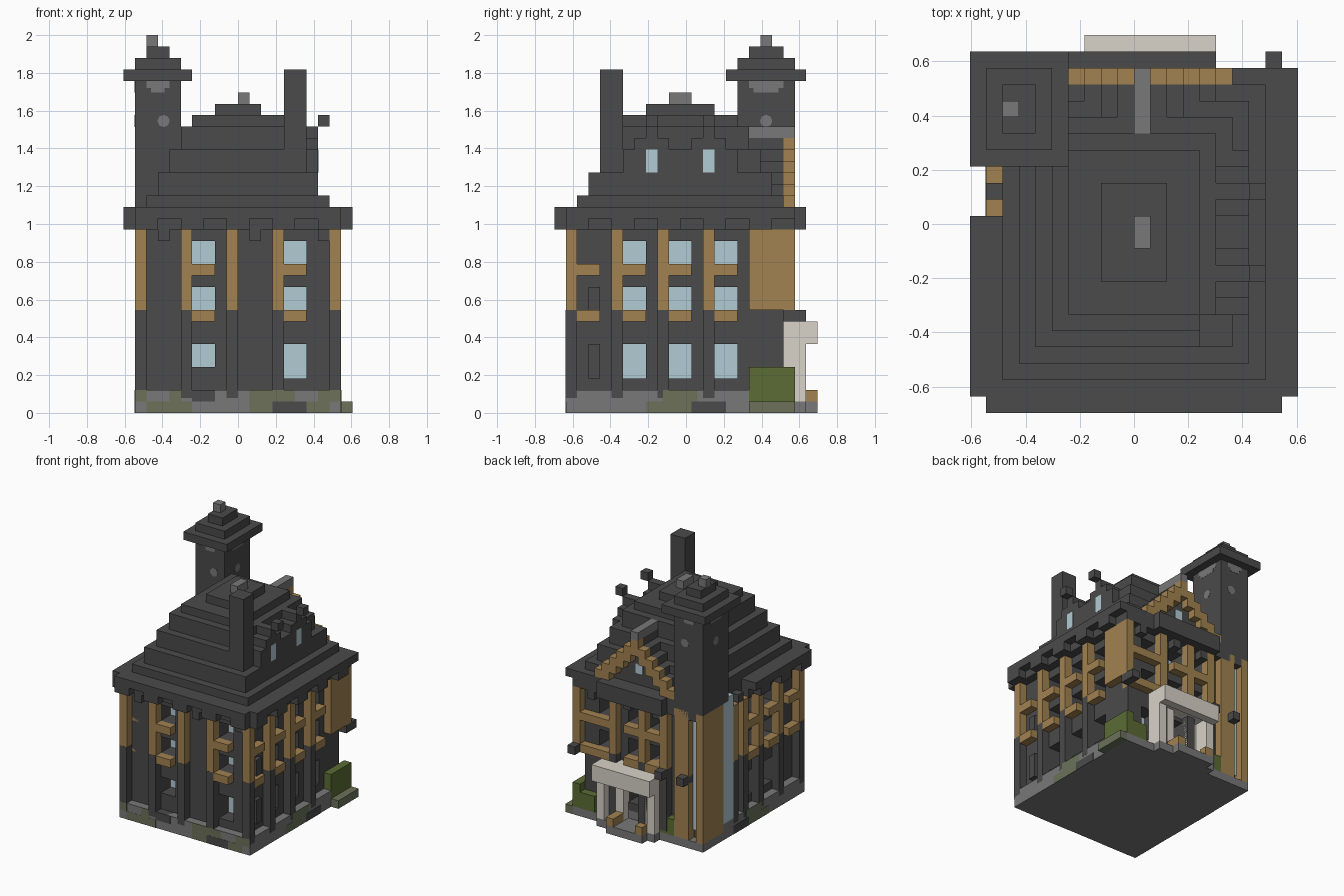
import bpy, bmesh, math
from mathutils import Matrix, Vector

if "Cube" in bpy.data.objects:
    bpy.data.objects.remove(bpy.data.objects["Cube"], do_unlink=True)

U = 2 / 33                              # one building block
W, F, B = 9, -10.5, 9.5                 # half width, front and back planes
EAVE, TOP = 16, 18


def material(name, r, g, b):
    m = bpy.data.materials.new(name)
    m.use_nodes = True
    m.diffuse_color = (r, g, b, 1)
    m.node_tree.nodes["Principled BSDF"].inputs["Base Color"].default_value = (r, g, b, 1)
    return m


DARK = material("dark slate", .069, .069, .069)
BROWN = material("brown timber", .36, .225, .083)
GLASS = material("pale blue glass", .45, .6, .66)
GRAY = material("gray stone", .19, .19, .19)
MOSS = material("mossy stone", .15, .167, .1)
GREEN = material("hedge green", .104, .15, .035)
WHITE = material("pale stone", .69, .645, .58)


def part(name, mat, boxes):
    """One object made of axis aligned boxes (x0, x1, y0, y1, z0, z1) in blocks."""
    bm = bmesh.new()
    for x0, x1, y0, y1, z0, z1 in boxes:
        lo, hi = Vector((x0, y0, z0)) * U, Vector((x1, y1, z1)) * U
        bmesh.ops.create_cube(bm, size=1, matrix=Matrix.Translation((lo + hi) / 2)
                              @ Matrix.Diagonal((*(hi - lo), 1)))
    me = bpy.data.meshes.new(name)
    bm.to_mesh(me)
    bm.free()
    me.materials.append(mat)
    ob = bpy.data.objects.new(name, me)
    bpy.context.collection.objects.link(ob)


def on(side, a0, a1, d0, d1, z0, z1):
    """Box on a side: a runs along the wall, d is the depth inward."""
    if side == "front":
        return a0, a1, F + d0, F + d1, z0, z1
    if side == "back":
        return a0, a1, B - d1, B - d0, z0, z1
    if side == "right":
        return W - d1, W - d0, a0, a1, z0, z1
    return -W + d0, -W + d1, a0, a1, z0, z1


def facade(side, start, end, pillars, windows, sills):
    """Pillars, deep windows, wall between them and projecting sills."""
    part(side + "_pillars_lower", DARK,
         [on(side, p, p + 1, -.01, 1, 1.3, 9) for p in pillars if (side, p) != ("back", 8)])
    part(side + "_pillars_upper", BROWN, [on(side, p, p + 1, 0, 1, 9, EAVE) for p in pillars])
    part(side + "_sills", BROWN,
         [on(side, s, s + 2, 0, 2, z, z + 1) for s in sills for z in (8, 12)])
    panes = ((3, 6), (9, 11), (13, 15))
    part(side + "_glass", GLASS,
         [on(side, w, w + 2, 2.9, 3, *z) for w in windows for z in panes])
    wall, at = [], start
    for w in sorted(windows):
        wall.append(on(side, at, w, 1, 3, 2, EAVE))
        wall += [on(side, w, w + 2, 1, 3, *z) for z in ((2, 3), (6, 9), (11, 13), (15, EAVE))]
        at = w + 2
    wall.append(on(side, at, end, 1, 3, 2, EAVE))
    part(side + "_wall", DARK, wall)


# Plinth with hedges at the back
part("plinth", GRAY, [(-W, W, F, B, 0, 1), (-W, W, F, 5.5, 1, 2), (-5, 5, 5.5, 8.5, 1, 2)])
part("side_ledge", MOSS, [(W, W + 1, 5.5, B, 0, 1)])
part("hedge", GREEN, [(8, W, 5.5, B, 1, 4), (6, 8, 8.5, B, 1, 3), (-5, -3, 8.5, B, 1, 3)])
moss = [on("front", a, a + n, -.02, .1, z, z + 1)
        for a, n, z in ((-8, 4, 0), (-9, 1, 1), (-6, 1, 1), (1, 2, 0), (1, 4, 1), (6, 2, 0), (7, 2, 1))]
moss += [on(s, -3.5, .5, -.02, .1, 0, 1) for s in ("right", "left")]
moss += [on(s, -2, 1, -.02, .1, 1, 2) for s in ("right", "left")]
part("plinth_moss", MOSS, moss)
part("plinth_dark_stones", DARK,
     [on("front", 3, 6, -.04, .1, 0, 1)]
     + [on(s, .5, 3.5, -.04, .1, 0, 1) for s in ("right", "left")])

# Walls
part("core", DARK, [(-W + 3, W - 3, F + 3, B - 3, 1, TOP)])
facade("front", -8, 8, (-9, -5, -1, 3, 8), (-4, 4), (-4, 4))
facade("right", F + 1, B - 1, (F, -6.5, -2.5, 1.5), (-5.5, -1.5, 2.5), (-9.5, -5.5, -1.5, 2.5))
facade("left", F + 1, 3.5, (F, -6.5, -2.5, .5, 2.5), (-5.5, -1.5), (-9.5, -5.5, -1.5))
facade("back", -5, 8, (8, 3, -1, -4), (-3, 0, 4), (-3, 0, 4, 6))
part("front_window_apron", DARK, [on("front", -4, -2, -.01, 3, 1, 2), on("front", -4, -2, 1, 3, 2, 4)])
part("lower_niches", DARK, [on("right", -8.5, -7.5, .5, 2, 3, 6), on("right", -8.5, -7.5, .5, 2, 9, 11)])
part("corner_panel", BROWN, [(8, W, 5.5, B, 9, EAVE)])
part("pillar_caps", DARK, [(x, x + 1, B - 1, B + 1, 8, 9) for x in (8, -4, -7)])

# Tower base with slit window and tall side window
part("tower_base", BROWN, [(-W, -8, 5.5, B, 1, 17), (-7, -5, 7.5, B, 1, 17)])
part("tower_slit_glass", GLASS, [(-8, -7, 8.4, 8.6, 2, 17)])
part("tower_inner", DARK, [(-8, -5, 4.5, 8.4, 1, 17)])
part("tall_side_glass", GLASS, [(-W, -8, 3.5, 5.5, 2, 17.5)])
part("tall_side_wall", DARK, [(-8, -6, 3.5, 5.5, 1, 17)])

# Eaves with hanging dentils
part("eaves", DARK, [
    (-8, W + 1, F, B, 17, TOP), (-10, -8, F, .5, 17, TOP), (-W, W, F - 1, F, 17, TOP),
    (-8, W, F, B, EAVE, 17), (-W, -8, F, .5, EAVE, 17), (-W, -8, 1.5, 2.5, EAVE, 17),
    (-4, 5, B, B + 1, EAVE, TOP)])
part("dentils", DARK,
     [on("front", a, a + 2, -1, 0, EAVE, 17) for a in (-9, -5, -1, 3, 7)]
     + [on("front", a, a + 1, 0, 1, 15, 17) for a in (-7, 1, 7)]
     + [on(s, F + a, F + a + 2, -1, 0, EAVE, 17) for s, n in (("right", 20), ("left", 10))
        for a in range(0, n, 4)]
     + [on("back", a, a + 1, 0, 1, 15, 17) for a in (-3, 1, 6)])

# Stepped roof: inset from the walls, bottom, top
steps = ((1, 18, 19), (2, 19, 21), (3, 21, 23), (4, 23, 25), (5, 25, 26), (7, 26, 27))
part("stepped_roof", DARK, [(-W + i, W - i, F + i, B - i, a, b) for i, a, b in steps])
part("roof_cap", GRAY, [(0, 1, -1.5, .5, 27, 28)])
part("chimney", DARK, [(4, 6, -7.5, -5.5, 20, 30)])

# Pair of dormers on the roof side
dormers = [(5, 7, -.5, .5, 21, 23)]
for y in (-3, 2):
    dormers += [(5, 7, y - n, y + n, 19, z) for n, z in ((2.5, 22), (1.5, 24), (.5, 25))]
    dormers.append((7, 8, y - .5, y + .5, 25, 26))
    dormers += [(6, 7, y + s - .5, y + s + .5, 22, 23.01) for s in (-2, 2)]
part("dormers", DARK, dormers)
part("dormer_glass", GLASS, [(6.9, 7.02, y - .5, y + .5, 21, 23) for y in (-3, 2)])

# Back gable with stepped timber arch
arch, infill = [], []
for d in range(6):
    for x in {d, -d}:
        arch.append((x, x + 1, B - 1, B, max(22 - d, TOP), 24 - d))
        infill.append((x, x + 1, 4.5, B - 1, TOP, 24 - d))
part("gable_arch", BROWN, arch)
part("gable_infill", DARK, infill)
part("gable_ridge", GRAY, [(0, 1, 5.5, B, 24, 25)])
part("gable_glass", GLASS, [(0, 1, B - 1.1, B - .95, 19.4, 20.6)])

# Tower and its tiered cap
part("tower", DARK, [(-W, -5, 4.5, B, 17, 29), (-10, -4, 3.5, B + 1, 29, 30),
                     (-W, -5, 4.5, B, 30, 31), (-8, -6, 5.5, 8.5, 31, 32)])
part("tower_finial", GRAY, [(-8, -7, 6.5, 7.5, 32, 33)])
part("tower_bands", GRAY,
     [b for n, z0, z1 in ((0, 28.4, 29), (.4, 28, 28.4)) for b in (
         (-8 + n, -6 - n, 4.48, B + .02, z0, z1), (-W - .02, -4.98, 5.5 + n, 8.5 - n, z0, z1))])


def spot(name, axis, x, y):
    bpy.ops.mesh.primitive_cylinder_add(
        vertices=8, radius=.54 * U, depth=5.04 * U if axis == "y" else 4.04 * U,
        location=(x * U, y * U, 25.5 * U),
        rotation=(math.pi / 2, 0, 0) if axis == "y" else (0, math.pi / 2, 0))
    ob = bpy.context.object
    ob.name = name
    ob.data.materials.append(GRAY)


spot("tower_spot_front_back", "y", -6.5, 7)
spot("tower_spot_sides", "x", -7, 7)

# Porch
part("porch_canopy", WHITE, [(-3, 5, 8.5, B + 2, 7, 8), (-3, 5, B + 1, B + 2, 6, 7), (-3, 5, 8.5, B + 1, 6.5, 7)])
part("porch_columns", WHITE,
     [(x, x + 1, y, y + 1, 1, 7) for x in (-3, 4) for y in (8.5, B)]
     + [(x, x + 1, 8.5, B, 1, 7) for x in (-1, 2)])
part("porch_back_wall", WHITE, [(-2, 0, 8.4, 8.6, 1, 7), (2, 4, 8.4, 8.6, 1, 7)])
part("porch_step", GRAY, [(-3, 5, B, B + 1, 0, 1), (-2, 3, B + 1, B + 2, 0, 1)])
part("porch_rails", BROWN, [(2, 3, B, B + 2, 1, 2), (-2, -1, B + 1, B + 2, 1, 2)])
